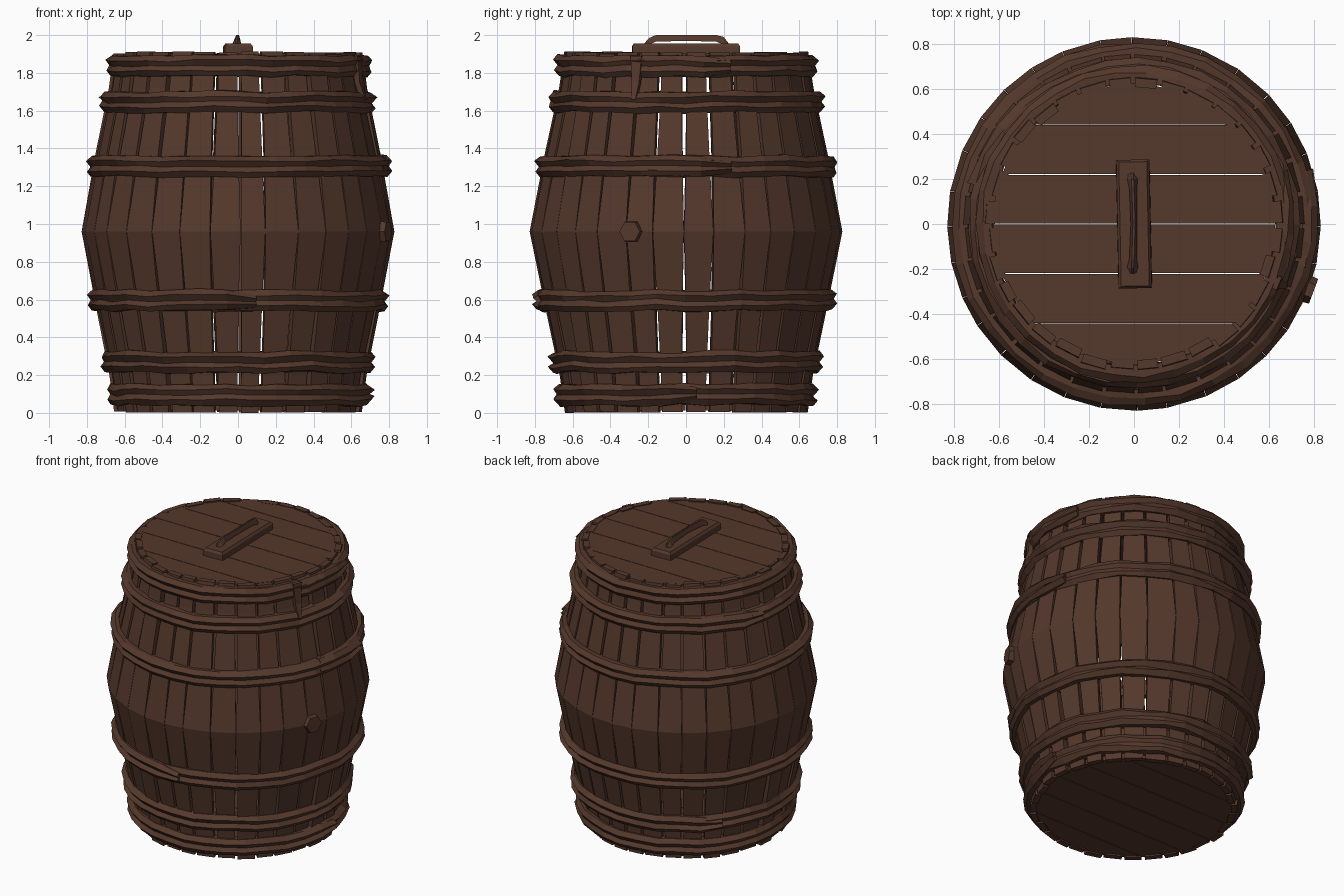
import bpy, bmesh, math, random
from mathutils import Vector, Matrix

if "Cube" in bpy.data.objects:
    bpy.data.objects.remove(bpy.data.objects["Cube"])
random.seed(4)

wood = bpy.data.materials.new("dark_brown_wood")
wood.diffuse_color = (0.09, 0.04, 0.025, 1)
wood.use_nodes = True
wood.node_tree.nodes["Principled BSDF"].inputs["Base Color"].default_value = wood.diffuse_color

def finish(name, bm):
    bmesh.ops.recalc_face_normals(bm, faces=bm.faces)
    me = bpy.data.meshes.new(name)
    bm.to_mesh(me)
    bm.free()
    me.materials.append(wood)
    ob = bpy.data.objects.new(name, me)
    bpy.context.collection.objects.link(ob)
    return ob

def loft(bm, rings):
    """Skin a list of closed point rings and cap both ends."""
    vs = [[bm.verts.new(p) for p in ring] for ring in rings]
    n = len(vs[0])
    for a, b in zip(vs, vs[1:]):
        for i in range(n):
            j = (i + 1) % n
            bm.faces.new((a[i], a[j], b[j], b[i]))
    bm.faces.new(vs[0])
    bm.faces.new(vs[-1])

def polar(r, a, z):
    return Vector((r * math.cos(a), r * math.sin(a), z))

# Barrel outline: height, radius
PROFILE = [(0.005, 0.645), (0.2, 0.672), (0.55, 0.745), (0.96, 0.828),
           (1.37, 0.75), (1.72, 0.675), (1.915, 0.648)]

def radius_at(z):
    for (z0, r0), (z1, r1) in zip(PROFILE, PROFILE[1:]):
        if z <= z1:
            return r0 + (r1 - r0) * (z - z0) / (z1 - z0)
    return PROFILE[-1][1]

# Staves: slightly uneven widths, tapering so that gaps open towards the ends
N = 32
cuts = [2 * math.pi * (i + random.uniform(-0.12, 0.12)) / N for i in range(N)]
cuts.append(cuts[0] + 2 * math.pi)
bm = bmesh.new()
for a0, a1 in zip(cuts, cuts[1:]):
    lean = random.uniform(-0.008, 0.012)
    trim = random.uniform(0.04, 0.10)
    drop = random.uniform(0, 0.014)
    rings = []
    for z, r in PROFILE:
        end = abs(z - 0.96) / 0.96
        g = (a1 - a0) * (0.006 + trim * min(1, end * 1.6))
        ro = r + lean * end
        if z > 1.9:
            z -= drop
        elif z < 0.01:
            z = drop * 0.5
        ri = ro - 0.04
        rings.append([polar(ro, a0 + g, z), polar(ro, a1 - g, z),
                      polar(ri, a1 - g, z), polar(ri, a0 + g, z)])
    loft(bm, rings)
finish("staves", bm)

# Hoops: rough bands with two ridges, the tail overlapping the start on the right
SECTION = [(-0.03, -0.055), (0.016, -0.055), (0.04, -0.026), (0.022, 0.0),
           (0.042, 0.028), (0.016, 0.055), (-0.03, 0.055)]

def hoop(name, zc, start, overlap):
    bm = bmesh.new()
    steps = 34
    total = 2 * math.pi + overlap
    rings = []
    for i in range(steps + 1):
        a = start + total * i / steps
        tail = 0.022 * max(0, (i - steps + 4) / 4)
        squash = 0.6 if i == steps else 1
        wob = random.uniform(-0.006, 0.006)
        ring = []
        for dr, dz in SECTION:
            j = random.uniform(-0.007, 0.007)
            zz = zc + dz * squash + wob + j * 0.7
            ring.append(polar(radius_at(zc) + dr + tail + j, a, zz))
        rings.append(ring)
    loft(bm, rings)
    finish(name, bm)

for i, (z, start, lap) in enumerate([(0.095, -0.22, 0.3), (0.27, 2.2, 0.3),
                                     (0.595, -1.75, 0.3), (1.305, -0.25, 0.55),
                                     (1.645, 2.6, 0.3), (1.835, -0.36, 0.7)]):
    hoop(f"hoop_{i + 1}", z, start, lap)

# Loose end of the top hoop hanging down on the right side
bm = bmesh.new()
rings = []
for z, w, out in ((1.66, 0.015, 0.045), (1.75, 0.03, 0.035), (1.89, 0.045, 0.045)):
    r, a = radius_at(z) + out, -0.39
    rings.append([polar(r, a - w, z), polar(r, a + w, z),
                  polar(r - 0.03, a + w, z), polar(r - 0.03, a - w, z)])
loft(bm, rings)
finish("hoop_loose_end", bm)

# Round heads made of parallel boards running along x
def head(name, z0, z1, rad):
    bm = bmesh.new()
    edges = [-rad, -0.44, -0.22, 0, 0.22, 0.44, rad]
    for y0, y1 in zip(edges, edges[1:]):
        y0, y1 = y0 + 0.002, y1 - 0.002
        ys = [y0 + (y1 - y0) * k / 4 for k in range(5)]
        pts = [(math.sqrt(rad * rad - y * y), y) for y in ys]
        pts += [(-x, y) for x, y in reversed(pts)]
        loft(bm, [[Vector((x, y, z)) for x, y in pts] for z in (z0, z1)])
    finish(name, bm)

head("lid_boards", 1.865, 1.903, 0.625)
head("bottom_boards", 0.012, 0.05, 0.625)

# Lid handle: a tapered base block and a thin pointed grip bowed above it
def block_ring(hx, hy, z):
    return [Vector((x, y, z)) for x, y in ((-hx, -hy), (hx, -hy), (hx, hy), (-hx, hy))]

bm = bmesh.new()
loft(bm, [block_ring(0.075, 0.285, 1.89), block_ring(0.073, 0.285, 1.94),
          block_ring(0.062, 0.275, 1.955)])
base = finish("handle_base", bm)
base.rotation_euler.z = 0.02

bm = bmesh.new()
rings = []
for y, zb, zt, w in ((-0.22, 1.945, 1.957, 0.024), (-0.195, 1.95, 1.985, 0.026),
                     (-0.16, 1.965, 2.0, 0.017), (0.0, 1.97, 2.0, 0.014),
                     (0.16, 1.965, 2.0, 0.017), (0.2, 1.95, 1.99, 0.024),
                     (0.225, 1.945, 1.957, 0.022)):
    x = 0.008 * math.cos(y * 7) - 0.008
    rings.append([Vector((x - w, y, zb)), Vector((x + w, y, zb)),
                  Vector((x + 0.005, y, zt)), Vector((x - 0.005, y, zt))])
loft(bm, rings)
finish("handle_grip", bm)

# Six-sided bung on the right side
bm = bmesh.new()
bmesh.ops.create_cone(bm, cap_ends=True, segments=6, radius1=0.068, radius2=0.058, depth=0.09)
a = math.atan2(-0.285, 0.76)
bm.transform(Matrix.Translation(polar(0.805, a, 0.96)) @ Matrix.Rotation(a, 4, 'Z')
             @ Matrix.Rotation(math.pi / 2, 4, 'Y'))
finish("bung", bm)
